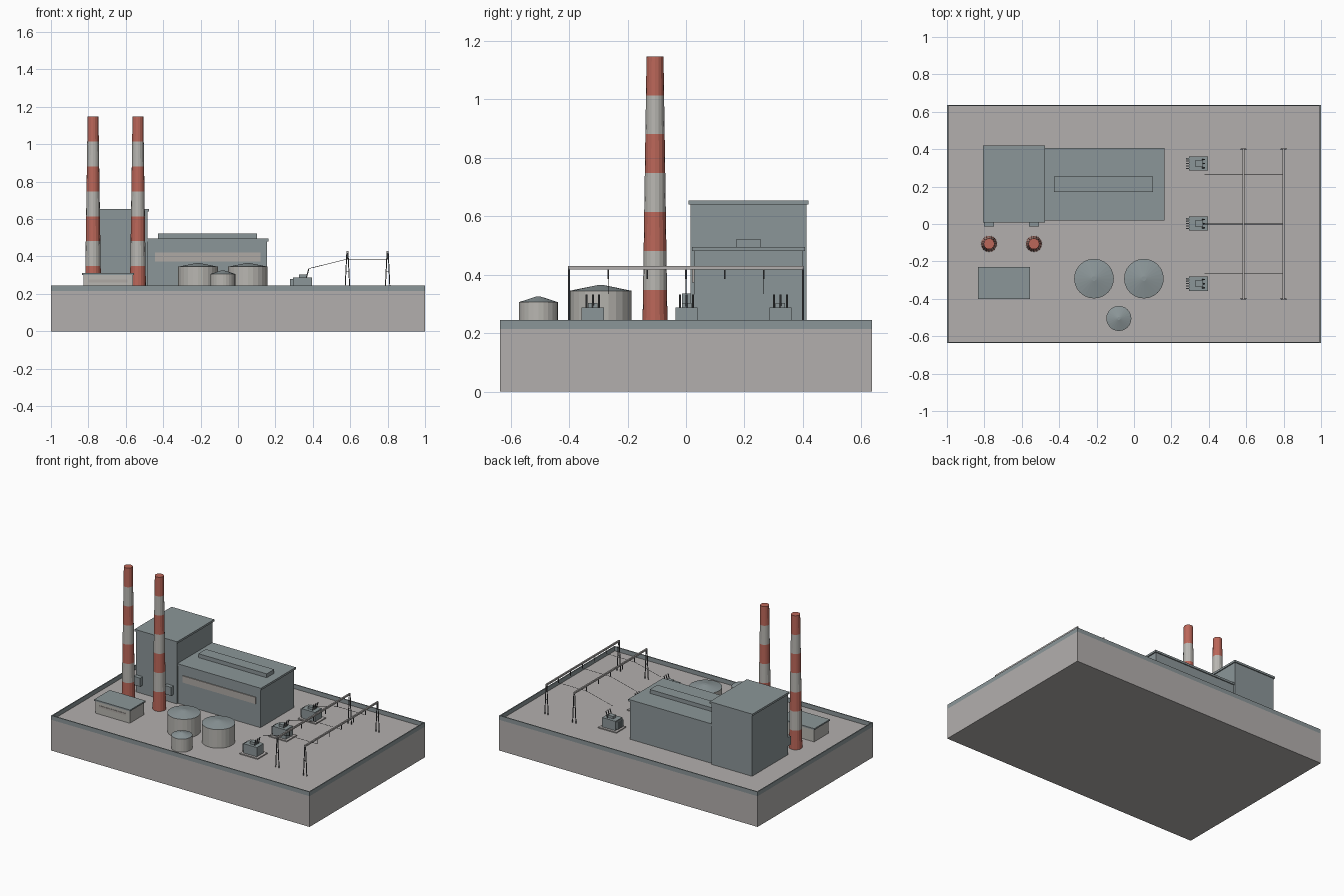
import bpy, math
from mathutils import Vector

if "Cube" in bpy.data.objects:
    bpy.data.objects.remove(bpy.data.objects["Cube"])


def mat(name, r, g, b):
    m = bpy.data.materials.new(name)
    m.diffuse_color = (r, g, b, 1)
    m.use_nodes = True
    m.node_tree.nodes["Principled BSDF"].inputs["Base Color"].default_value = m.diffuse_color
    return m


BLUE = mat("blue_grey_cladding", 0.26, 0.305, 0.315)
CONCRETE = mat("concrete", 0.45, 0.43, 0.42)
PALE = mat("pale_paint", 0.48, 0.47, 0.44)
RED = mat("red_paint", 0.50, 0.135, 0.10)
WINDOW = mat("window_grey", 0.43, 0.40, 0.375)
STEEL = mat("dark_steel", 0.11, 0.115, 0.12)
FLOOR = 0.215


def mesh(name, verts, faces, mats):
    me = bpy.data.meshes.new(name)
    me.from_pydata(verts, [], faces)
    for m in mats:
        me.materials.append(m)
    ob = bpy.data.objects.new(name, me)
    bpy.context.collection.objects.link(ob)
    return ob


def box(name, x0, x1, y0, y1, z0, z1, m):
    v = [(x, y, z) for z in (z0, z1) for x, y in ((x0, y0), (x1, y0), (x1, y1), (x0, y1))]
    f = [(3, 2, 1, 0), (4, 5, 6, 7)] + [(i, (i + 1) % 4, (i + 1) % 4 + 4, i + 4) for i in range(4)]
    return mesh(name, v, f, [m])


def lathe(name, x, y, rings, sides, mats, pick):
    """Closed stack of (radius, height) rings; pick(i) gives the material of band i."""
    v = [(x + r * math.cos(2 * math.pi * k / sides), y + r * math.sin(2 * math.pi * k / sides), z)
         for r, z in rings for k in range(sides)]
    f = []
    for i in range(len(rings) - 1):
        for k in range(sides):
            a, b = i * sides + k, i * sides + (k + 1) % sides
            f.append((a, b, b + sides, a + sides))
    n = len(v)
    f += [tuple(range(sides))[::-1], tuple(range(n - sides, n))]
    ob = mesh(name, v, f, mats)
    for p in ob.data.polygons:
        p.material_index = pick(min(p.index // sides, len(rings) - 2))
    return ob


def rod(name, a, b, r, m, sides=6):
    a, b = Vector(a), Vector(b)
    ob = lathe(name, 0, 0, [(r, 0), (r, (b - a).length)], sides, [m], lambda i: 0)
    ob.location = a
    ob.rotation_mode = 'QUATERNION'
    ob.rotation_quaternion = (b - a).to_track_quat('Z', 'Y')
    return ob


# Site slab and low perimeter wall
box("site_slab", -1, 1, -0.637, 0.637, 0, FLOOR, CONCRETE)
T = 0.007
for s in (-1, 1):
    box("perimeter_wall_long", -1, 1, *sorted((s * 0.637, s * (0.637 - T))), FLOOR, 0.245, BLUE)
    box("perimeter_wall_short", *sorted((s, s * (1 - T))), -0.637 + T, 0.637 - T, FLOOR, 0.245, BLUE)

# Boiler house with overhanging roof
box("boiler_house", -0.80, -0.484, 0.015, 0.412, FLOOR, 0.64, BLUE)
box("boiler_roof", -0.807, -0.477, 0.008, 0.419, 0.64, 0.654, BLUE)

# Turbine hall, roof, roof vent and long window
box("turbine_hall", -0.484, 0.155, 0.027, 0.40, FLOOR, 0.481, BLUE)
box("hall_roof", -0.484, 0.163, 0.020, 0.407, 0.481, 0.495, BLUE)
box("roof_vent", -0.427, 0.102, 0.172, 0.255, 0.495, 0.522, BLUE)
box("hall_window", -0.445, 0.12, 0.021, 0.027, 0.373, 0.42, WINDOW)

# Striped chimneys, each with a flue duct on the boiler house
TOP = 1.147
for x in (-0.775, -0.535):
    rings = [(0.043 - 0.014 * i / 7, FLOOR + (TOP - FLOOR) * i / 7) for i in range(8)]
    lathe("chimney", x, -0.106, rings, 16, [RED, PALE], lambda i: i % 2)
    box("flue_duct", x - 0.027, x + 0.027, -0.013, 0.015, 0.275, 0.335, BLUE)

# Storage tanks with shallow conical roofs
for x, y, r, h in ((-0.214, -0.292, 0.106, 0.345), (0.053, -0.292, 0.106, 0.345),
                   (-0.081, -0.505, 0.067, 0.306)):
    lathe("storage_tank", x, y, [(r, FLOOR), (r, h), (r * 0.12, h + 0.019)], 24,
          [PALE, BLUE], lambda i: i)
    for p in bpy.context.collection.objects[-1].data.polygons:
        if p.normal.z > 0.9:
            p.material_index = 1

# Small service building
box("service_building", -0.826, -0.562, -0.394, -0.236, FLOOR, 0.302, PALE)
box("service_roof", -0.833, -0.555, -0.401, -0.229, 0.302, 0.312, BLUE)
box("service_window", -0.80, -0.59, -0.397, -0.394, 0.262, 0.276, WINDOW)

# Transformers: pad, tank, top box, cooling fins and bushings
for y in (-0.319, 0.002, 0.323):
    box("transformer_pad", 0.275, 0.415, y - 0.055, y + 0.055, FLOOR, 0.222, CONCRETE)
    box("transformer_tank", 0.294, 0.396, y - 0.038, y + 0.038, 0.222, 0.287, BLUE)
    box("transformer_top_box", 0.326, 0.368, y - 0.016, y + 0.016, 0.287, 0.304, BLUE)
    for k in range(5):
        fy = y + (k - 2) * 0.013
        box("cooling_fin", 0.279, 0.294, fy - 0.003, fy + 0.003, 0.23, 0.28, BLUE)
    for k in (-1, 0, 1):
        by = y + k * 0.022
        rod("bushing", (0.365, by, 0.285), (0.378, by, 0.332), 0.0035, STEEL)

# Line gantries: lattice legs, beam and hanging insulators
GANTRY_X = (0.585, 0.80)
for x in GANTRY_X:
    box("gantry_beam", x - 0.005, x + 0.005, -0.404, 0.404, 0.418, 0.429, CONCRETE)
    for y in (-0.40, 0.40):
        for s in (-1, 1):
            rod("gantry_leg", (x + s * 0.013, y, FLOOR), (x + s * 0.003, y, 0.425), 0.003, STEEL)
        rod("gantry_brace", (x - 0.008, y, 0.32), (x + 0.008, y, 0.32), 0.002, STEEL)
    for k in range(-2, 3):
        y = k * 0.133
        rod("insulator", (x, y, 0.42), (x, y, 0.385), 0.003, STEEL)

# Overhead lines from the transformers across both gantries
for y in (-0.266, 0, 0.266):
    rod("feeder_line", (0.378, y, 0.335), (GANTRY_X[0], y, 0.386), 0.0014, STEEL, 4)
    rod("bus_line", (GANTRY_X[0], y, 0.386), (GANTRY_X[1], y, 0.386), 0.0014, STEEL, 4)
